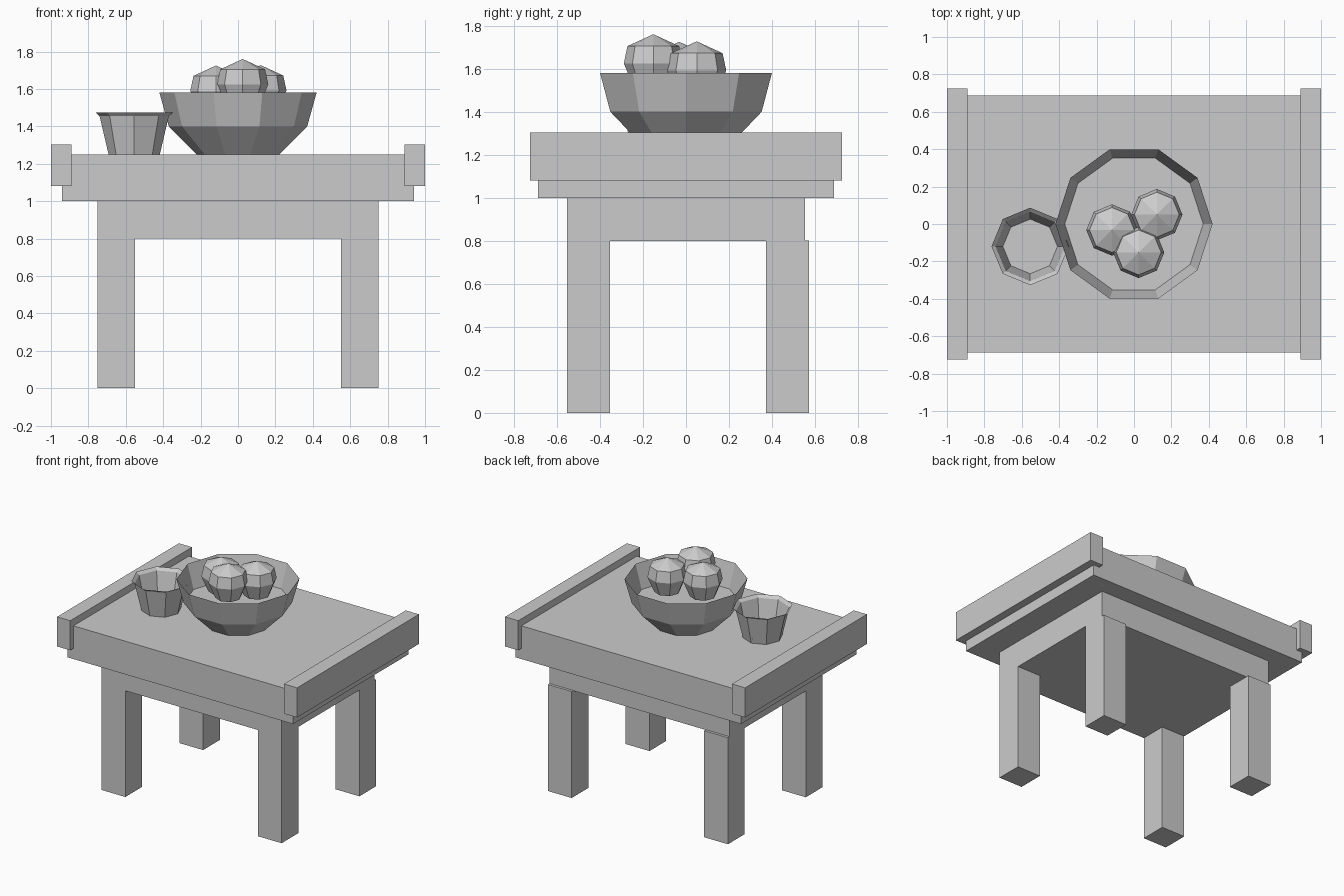
import bpy, bmesh
from math import cos, sin, tau

if "Cube" in bpy.data.objects:
    bpy.data.objects.remove(bpy.data.objects["Cube"])


def new_object(name, bm):
    mesh = bpy.data.meshes.new(name)
    bm.to_mesh(mesh)
    bm.free()
    obj = bpy.data.objects.new(name, mesh)
    bpy.context.collection.objects.link(obj)
    return obj


def box(name, lo, hi):
    bm = bmesh.new()
    bmesh.ops.create_cube(bm, size=1)
    for v in bm.verts:
        v.co = [a + (c + 0.5) * (b - a) for a, b, c in zip(lo, hi, v.co)]
    return new_object(name, bm)


def lathe(name, profile, sides, centre=(0, 0, 0), floor=None):
    """Spin (radius, z) points listed bottom to top; the bottom ring is capped."""
    cx, cy, cz = centre
    bm = bmesh.new()

    def ring(r, z):
        n = sides if r > 0 else 1
        return [bm.verts.new((cx + r * cos(tau * i / sides),
                              cy + r * sin(tau * i / sides), cz + z)) for i in range(n)]

    rings = [ring(r, z) for r, z in profile]
    bm.faces.new(rings[0][::-1])
    for a, b in zip(rings, rings[1:]):
        for i in range(sides):
            j = (i + 1) % sides
            if len(b) == 1:
                bm.faces.new((a[i], a[j], b[0]))
            else:
                bm.faces.new((a[i], a[j], b[j], b[i]))
    if floor is not None:
        bm.faces.new(ring(*floor))
    return new_object(name, bm)


# Table top, apron and raised end rails
box("table_top", (-0.94, -0.687, 1.0), (0.94, 0.687, 1.25))
box("apron", (-0.75, -0.552, 0.8), (0.75, 0.552, 1.003))
for side, x0, x1 in (("left", -1.0, -0.89), ("right", 0.89, 1.0)):
    box(side + "_end_rail", (x0, -0.725, 1.08), (x1, 0.725, 1.303))

# Legs: the back pair stands slightly proud of the apron
for side, x0, x1 in (("left", -0.75, -0.552), ("right", 0.552, 0.75)):
    for end, y0, y1 in (("front", -0.552, -0.354), ("back", 0.373, 0.572)):
        box(f"{end}_{side}_leg", (x0, y0, 0), (x1, y1, 0.802))

# Ten-sided bowl with a raised inner floor
lathe("bowl", [(0.22, 1.25), (0.37, 1.4), (0.42, 1.58)], 10, floor=(0.37, 1.4))

# Eight-sided cup with a flared lip
lathe("cup", [(0.137, 1.25), (0.185, 1.455), (0.207, 1.475)], 8, (-0.555, -0.12, 0),
      floor=(0.146, 1.288))

# Fruit, positioned by the top point
fruit_profile = [(0.09, -0.25), (0.137, -0.135), (0.12, -0.055), (0, 0)]
for i, top in enumerate([(0.025, -0.152, 1.76), (0.122, 0.05, 1.727), (-0.118, -0.032, 1.725)]):
    lathe(f"fruit_{i + 1}", fruit_profile, 8, top)
